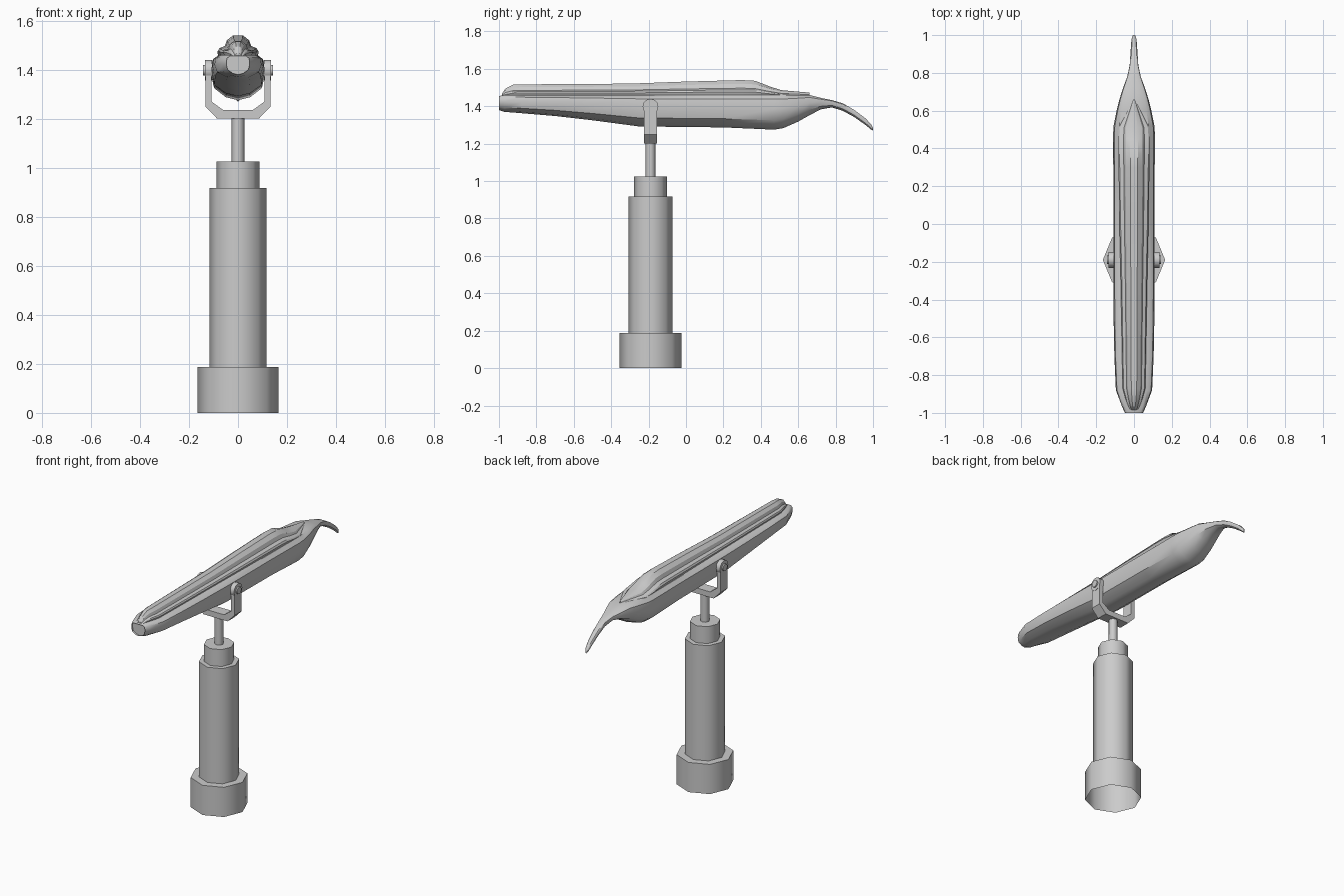
import bpy
import bmesh
import math
from mathutils import Matrix

cube = bpy.data.objects.get("Cube")
if cube:
    bpy.data.objects.remove(cube, do_unlink=True)

grey = bpy.data.materials.new("plain grey")
grey.use_nodes = True
grey.diffuse_color = (0.6, 0.6, 0.6, 1)
grey.node_tree.nodes["Principled BSDF"].inputs["Base Color"].default_value = (0.6, 0.6, 0.6, 1)

AXIS_Y = -0.19


def finish(name, bm, angle=40):
    bmesh.ops.recalc_face_normals(bm, faces=bm.faces)
    mesh = bpy.data.meshes.new(name)
    bm.to_mesh(mesh)
    bm.free()
    obj = bpy.data.objects.new(name, mesh)
    bpy.context.collection.objects.link(obj)
    mesh.materials.append(grey)
    bpy.ops.object.select_all(action='DESELECT')
    obj.select_set(True)
    bpy.context.view_layer.objects.active = obj
    bpy.ops.object.shade_smooth_by_angle(angle=math.radians(angle))
    return obj


def column(name, radius, low, high, sides=8, open_bottom=False):
    bm = bmesh.new()
    place = Matrix.Translation((0, AXIS_Y, (low + high) / 2))
    bmesh.ops.create_cone(bm, cap_ends=True, segments=sides, radius1=radius,
                          radius2=radius, depth=high - low, matrix=place)
    if open_bottom:
        bm.faces.ensure_lookup_table()
        bottom = min(bm.faces, key=lambda f: f.calc_center_median().z)
        bmesh.ops.delete(bm, geom=[bottom], context='FACES_ONLY')
    return finish(name, bm, 50)


def side_disc(name, radius, inner, outer, z, sides=12):
    bm = bmesh.new()
    for s in (-1, 1):
        place = Matrix.Translation((s * (inner + outer) / 2, AXIS_Y, z)) @ Matrix.Rotation(math.pi / 2, 4, 'Y')
        bmesh.ops.create_cone(bm, cap_ends=True, segments=sides, radius1=radius,
                              radius2=radius, depth=outer - inner, matrix=place)
    return finish(name, bm)


def loft(name, profile, sections):
    """Skin a mirrored unit profile through (y, half width, low, high) stations."""
    bm = bmesh.new()
    ring_shape = profile + [(-u, v) for u, v in reversed(profile) if u > 0]
    rings = [[bm.verts.new((u * half, y, low + v * (high - low))) for u, v in ring_shape]
             for y, half, low, high in sections]
    n = len(ring_shape)
    for a, b in zip(rings, rings[1:]):
        for i in range(n):
            j = (i + 1) % n
            bm.faces.new((a[i], a[j], b[j], b[i]))
    front = bm.faces.new(rings[0])
    bm.faces.new(rings[-1])
    return bm, front


# Stepped pedestal
column("pedestal_base", 0.165, 0, 0.188, open_bottom=True)
column("pedestal_column", 0.117, 0.185, 0.918)
column("pedestal_collar", 0.088, 0.915, 1.025)
column("swivel_post", 0.026, 1.02, 1.215)

# U-shaped yoke: a mirrored outline extruded along y
half_outline = [(0.085, 1.20), (0.133, 1.25), (0.133, 1.40),
                (0.108, 1.40), (0.108, 1.27), (0.06, 1.235)]
outline = half_outline + [(-x, z) for x, z in reversed(half_outline)]
bm = bmesh.new()
face = bm.faces.new([bm.verts.new((x, AXIS_Y - 0.035, z)) for x, z in outline])
extruded = bmesh.ops.extrude_face_region(bm, geom=[face])
moved = [v for v in extruded["geom"] if isinstance(v, bmesh.types.BMVert)]
bmesh.ops.translate(bm, vec=(0, 0.07, 0), verts=moved)
finish("yoke", bm, 30)

# Yoke hinges
side_disc("hinge_eye", 0.042, 0.106, 0.134, 1.398)
side_disc("hinge_pin", 0.022, 0.09, 0.142, 1.398)

# Long hull tapering into a drooping grip
hull_profile = [(0, 0), (0.45, 0.07), (0.88, 0.27), (1, 0.6), (0.94, 0.88), (0.72, 1), (0, 1)]
hull_sections = [
    (-1.0, 0.048, 1.38, 1.455), (-0.97, 0.062, 1.37, 1.46), (-0.88, 0.096, 1.363, 1.46),
    (-0.7, 0.104, 1.348, 1.46), (-0.5, 0.108, 1.325, 1.46), (-0.25, 0.109, 1.292, 1.46),
    (0.2, 0.109, 1.287, 1.46), (0.47, 0.111, 1.275, 1.46), (0.52, 0.108, 1.283, 1.46),
    (0.6, 0.092, 1.318, 1.46), (0.66, 0.077, 1.352, 1.46), (0.72, 0.058, 1.383, 1.445),
    (0.78, 0.036, 1.394, 1.433), (0.84, 0.023, 1.375, 1.415), (0.9, 0.019, 1.342, 1.38),
    (0.96, 0.015, 1.3, 1.335), (0.99, 0.011, 1.275, 1.303), (1.0, 0.005, 1.27, 1.283)]
bm, muzzle = loft("hull", hull_profile, hull_sections)
bmesh.ops.inset_region(bm, faces=[muzzle], thickness=0.008)
bmesh.ops.translate(bm, vec=(0, 0.012, 0), verts=muzzle.verts)
finish("hull", bm, 40)

# Raised deck with a stepped central ridge
deck_profile = [(0, 0), (0.88, 0), (1, 0.3), (0.92, 0.42), (0.66, 0.52),
                (0.55, 0.78), (0.24, 1), (0, 1)]
deck_sections = [
    (-0.985, 0.02, 1.45, 1.466), (-0.965, 0.03, 1.45, 1.495), (-0.925, 0.045, 1.45, 1.515),
    (-0.87, 0.06, 1.45, 1.517), (-0.3, 0.07, 1.45, 1.521), (0.0, 0.077, 1.45, 1.532),
    (0.3, 0.082, 1.45, 1.54), (0.37, 0.083, 1.45, 1.536), (0.45, 0.084, 1.45, 1.505),
    (0.51, 0.08, 1.45, 1.486), (0.66, 0.004, 1.45, 1.473)]
bm, _ = loft("deck", deck_profile, deck_sections)
finish("deck", bm, 25)
